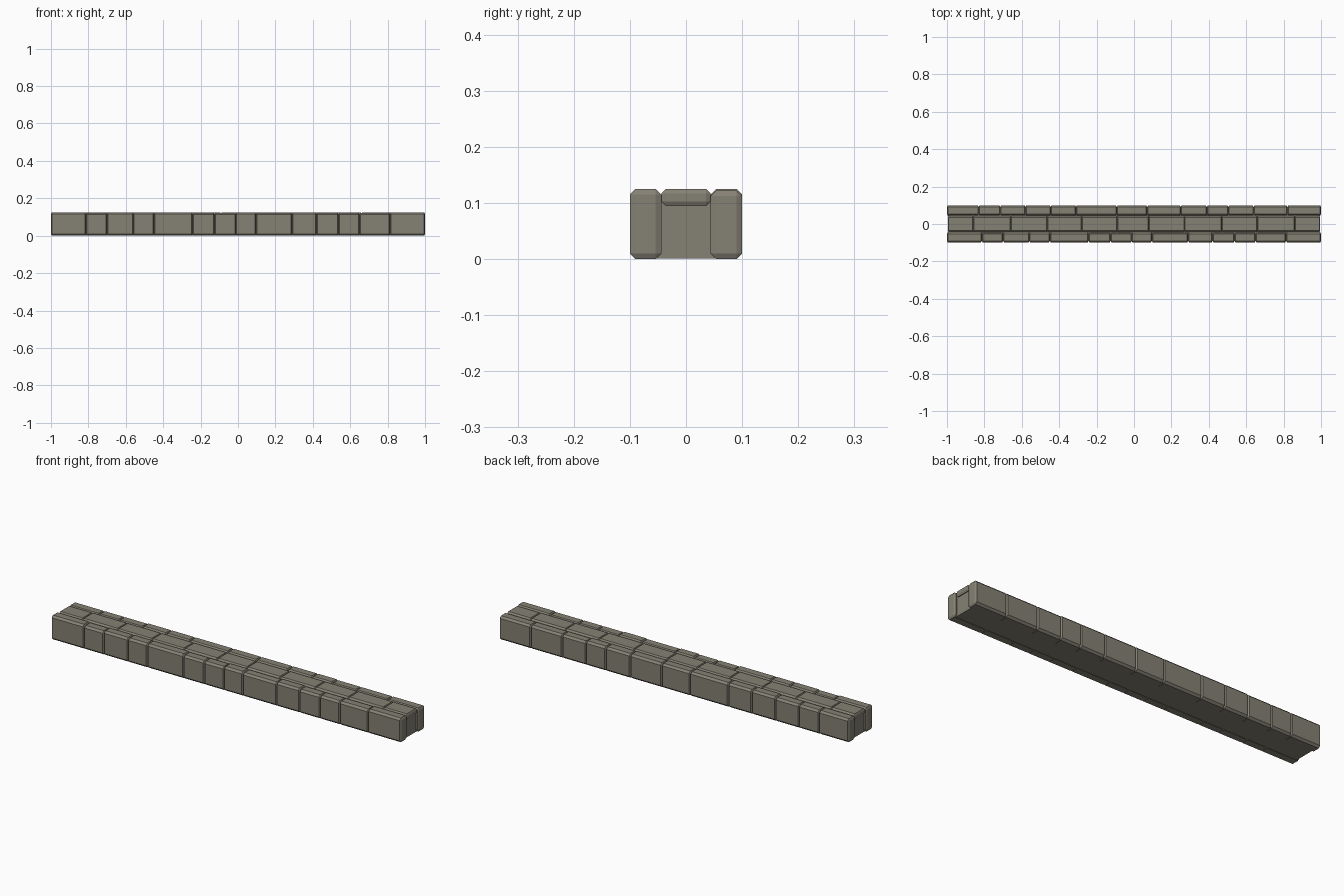
import bpy
import bmesh
from mathutils import Vector

if "Cube" in bpy.data.objects:
    bpy.data.objects.remove(bpy.data.objects["Cube"])

stone = bpy.data.materials.new("warm_grey_stone")
stone.diffuse_color = (0.235, 0.22, 0.175, 1)
stone.use_nodes = True
stone.node_tree.nodes["Principled BSDF"].inputs["Base Color"].default_value = stone.diffuse_color


def add_block(bm, x0, x1, y0, y1, z0, z1, cut=0.01, squash=0.5):
    """Chamfered box; the chamfer is narrower along the length."""
    part = bmesh.new()
    bmesh.ops.create_cube(part, size=1)
    size = Vector(((x1 - x0) / squash, y1 - y0, z1 - z0))
    bmesh.ops.scale(part, vec=size, verts=part.verts)
    bmesh.ops.bevel(part, geom=part.edges[:], offset=cut, segments=1,
                    affect='EDGES', profile=0.5)
    bmesh.ops.scale(part, vec=(squash, 1, 1), verts=part.verts)
    bmesh.ops.translate(part, verts=part.verts,
                        vec=((x0 + x1) / 2, (y0 + y1) / 2, (z0 + z1) / 2))
    mesh = bpy.data.meshes.new("block")
    part.to_mesh(mesh)
    part.free()
    bm.from_mesh(mesh)
    bpy.data.meshes.remove(mesh)


def build_row(name, joints, y0, y1, z0, top, low_top, low=(), end=1.0, cut=0.01):
    """Row of stones split at the joints; stones in low sit a little lower."""
    bm = bmesh.new()
    xs = [-end] + joints + [end]
    for i, (a, b) in enumerate(zip(xs, xs[1:])):
        add_block(bm, a, b, y0, y1, z0, low_top if i in low else top, cut)
    finish(name, bm)


def finish(name, bm):
    mesh = bpy.data.meshes.new(name)
    bm.to_mesh(mesh)
    bm.free()
    mesh.materials.append(stone)
    bpy.context.collection.objects.link(bpy.data.objects.new(name, mesh))


# Front and back facing stones
front = [-0.813, -0.70, -0.56, -0.45, -0.243, -0.125, -0.012,
         0.096, 0.289, 0.42, 0.538, 0.65, 0.813]
back = [-0.83, -0.715, -0.58, -0.445, -0.31, -0.092, 0.07,
        0.25, 0.39, 0.504, 0.64, 0.82]
build_row("front_stones", front, -0.1, -0.044, 0, 0.125, 0.122,
          low=(1, 5, 6, 8, 10, 11, 12))
build_row("back_stones", back, 0.044, 0.1, 0, 0.125, 0.122,
          low=(0, 1, 2, 10, 11, 12))

# Capping stones along the middle of the top
caps = [-0.86, -0.66, -0.465, -0.28, -0.09, 0.08, 0.27, 0.47, 0.66, 0.86]
build_row("top_stones", caps, -0.044, 0.044, 0.095, 0.125, 0.125,
          end=0.995, cut=0.008)

# Solid core under the caps, filling the joints between the rows
core = bmesh.new()
bmesh.ops.create_cube(core, size=1)
bmesh.ops.scale(core, vec=(1.975, 0.18, 0.114), verts=core.verts)
bmesh.ops.translate(core, vec=(0, 0, 0.058), verts=core.verts)
finish("wall_core", core)
